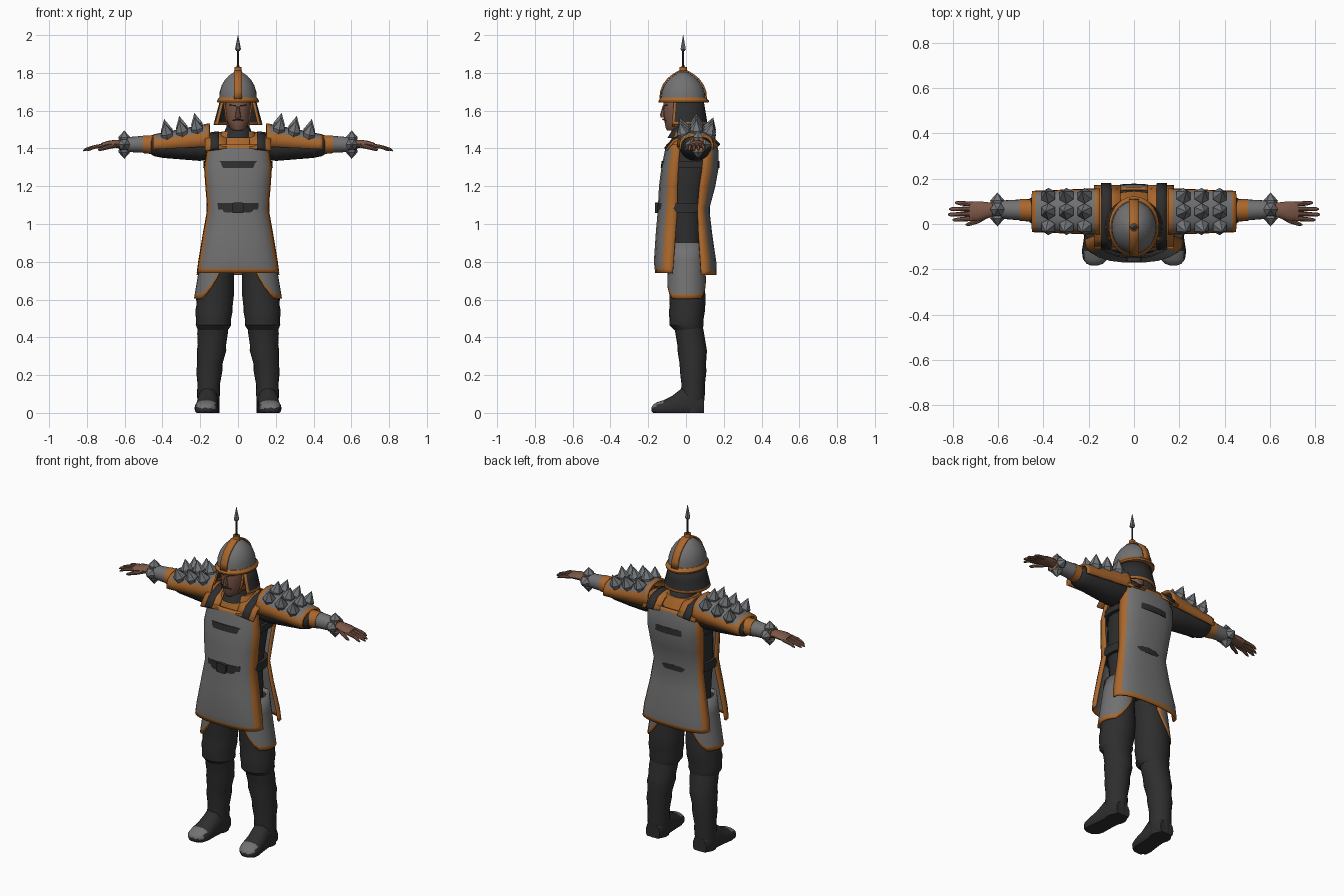
import bpy, bmesh, math
from mathutils import Vector
from math import sin, cos, pi, radians


def material(name, rgb):
    m = bpy.data.materials.new(name)
    m.diffuse_color = (*rgb, 1)
    return m


GREY = material("grey iron", (0.17, 0.165, 0.165))
DARK = material("dark leather", (0.027, 0.027, 0.027))
ORANGE = material("orange trim", (0.40, 0.135, 0.025))
SKIN = material("tan skin", (0.20, 0.095, 0.065))
STEEL = material("spike steel", (0.17, 0.18, 0.19))


def power(v, e):
    return math.copysign(abs(v) ** e, v)


def finish(name, bm, mats, mirror=False, thick=0):
    bmesh.ops.recalc_face_normals(bm, faces=bm.faces[:])
    me = bpy.data.meshes.new(name)
    bm.to_mesh(me)
    bm.free()
    for m in mats:
        me.materials.append(m)
    ob = bpy.data.objects.new(name, me)
    bpy.context.collection.objects.link(ob)
    if thick:
        s = ob.modifiers.new("thickness", 'SOLIDIFY')
        s.thickness, s.offset = thick, 0
    if mirror:
        m = ob.modifiers.new("mirror", 'MIRROR')
        m.use_mirror_merge = False
    return ob


def loft(name, secs, mats, axis='z', n=20, e=1.0, mirror=False, rule=None):
    """Skin elliptical sections (position, centre a, centre b, radius a, radius b)."""
    bm = bmesh.new()
    rings = []
    for p, ca, cb, ra, rb in secs:
        ring = []
        for k in range(n):
            t = 2 * pi * k / n
            a, b = ca + ra * power(cos(t), e), cb + rb * power(sin(t), e)
            co = {'z': (a, b, p), 'x': (p, a, b), 'y': (a, p, max(b, 0))}[axis]
            ring.append(bm.verts.new(co))
        rings.append(ring)
    for r, s in zip(rings, rings[1:]):
        for k in range(n):
            bm.faces.new((r[k], r[(k + 1) % n], s[(k + 1) % n], s[k]))
    bm.faces.new(rings[0])
    bm.faces.new(rings[-1])
    if rule:
        for f in bm.faces:
            f.material_index = rule(f.calc_center_median())
    return finish(name, bm, mats, mirror)


def sheet(name, us, vs, point, mats, edge=None, mirror=False, thick=0.012):
    """Grid surface; edge(i, j, last_i, last_j) picks the trimmed faces."""
    bm = bmesh.new()
    g = [[bm.verts.new(point(u, v)) for v in vs] for u in us]
    for i in range(len(us) - 1):
        for j in range(len(vs) - 1):
            f = bm.faces.new((g[i][j], g[i + 1][j], g[i + 1][j + 1], g[i][j + 1]))
            f.material_index = int(bool(edge and edge(i, j, len(us) - 2, len(vs) - 2)))
    return finish(name, bm, mats, mirror, thick)


def spike(bm, base, direction, r, h, n=6):
    d = Vector(direction).normalized()
    q = d.to_track_quat('Z', 'Y')
    ring = lambda rad, z: [bm.verts.new(Vector(base) + q @ Vector((rad * cos(2 * pi * k / n), rad * sin(2 * pi * k / n), z))) for k in range(n)]
    a, b = ring(r * 0.85, -0.01), ring(r, h * 0.2)
    tip = bm.verts.new(Vector(base) + d * h)
    for k in range(n):
        bm.faces.new((a[k], a[(k + 1) % n], b[(k + 1) % n], b[k]))
        bm.faces.new((b[k], b[(k + 1) % n], tip))
    bm.faces.new(a)


def lerp_rows(rows, z):
    for a, b in zip(rows, rows[1:]):
        if a[0] >= z >= b[0]:
            t = (a[0] - z) / (a[0] - b[0])
            return [p + (q - p) * t for p, q in zip(a[1:], b[1:])]
    return rows[-1][1:]


# Padded body under the armour
loft("body_coat", [(.82, 0, .0, .15, .09), (.95, 0, 0, .15, .095), (1.08, 0, -.01, .15, .11), (1.2, 0, .005, .158, .12),
                   (1.3, 0, .02, .165, .125), (1.38, 0, .03, .165, .115), (1.43, 0, .035, .15, .095), (1.47, 0, .03, .09, .07)],
     [DARK], e=.85)

# Front and back armour panels with orange borders
TS = [-1, -.85, -.7, -.5, -.3, -.1, .1, .3, .5, .7, .85, 1]
FRONT = [(1.42, .155, -.10, -.03), (1.3, .174, -.125, -.04), (1.2, .167, -.138, -.045), (1.08, .157, -.144, -.045),
         (.95, .18, -.155, -.055), (.8, .205, -.165, -.065), (.74, .213, -.158, -.07)]
BACK = [(1.44, .15, .155, .09), (1.38, .17, .168, .09), (1.3, .174, .168, .085), (1.2, .165, .15, .07), (1.08, .155, .118, .06),
        (.95, .175, .133, .065), (.8, .205, .155, .075), (.73, .213, .156, .08)]
for name, rows in (("front_plate", FRONT), ("back_plate", BACK)):
    top, bot = rows[0][0], rows[-1][0]
    zs = [top, top - .018] + [r[0] for r in rows[1:-1]] + [bot + .024, bot]

    def plate(z, t, rows=rows):
        w, mid, edge = lerp_rows(rows, z)
        return (w * power(sin(t * pi / 2), .85), edge + (mid - edge) * power(max(cos(t * pi / 2), 0), .75), z)
    sheet(name, zs, TS, plate, [GREY, ORANGE], lambda i, j, I, J: i in (0, I) or j < 2 or j > J - 2)

# Belts and buckle
loft("waist_belt", [(1.06, 0, -.012, .168, .140), (1.11, 0, -.012, .168, .140)], [DARK], e=.8, n=32)
loft("chest_strap", [(1.297, 0, .022, .184, .156), (1.333, 0, .024, .183, .153)], [DARK], e=.8, n=32)
loft("buckle", [(-.165, 0, 1.085, .032, .028), (-.14, 0, 1.085, .032, .028)], [DARK], axis='y', e=.3)

# Shoulder yoke, straps and collar
PATH = [(-.105, 1.40), (-.065, 1.45), (0, 1.478), (.06, 1.485), (.12, 1.472), (.168, 1.42)]
sheet("shoulder_yoke", [.06, .12, .175], PATH, lambda x, p: (x, p[0], p[1] - (x - .06) * .1), [ORANGE], mirror=True)
sheet("shoulder_strap", [.1, .145], PATH, lambda x, p: (x, p[0] * 1.05, p[1] + .004 - (x - .06) * .1), [DARK], mirror=True)
loft("gorget", [(1.4, 0, .025, .13, .12), (1.44, 0, .025, .115, .105), (1.49, 0, .02, .085, .085)], [ORANGE], e=.8)
loft("collar", [(1.455, 0, .012, .074, .11), (1.495, 0, .01, .07, .085), (1.515, 0, .005, .06, .07)], [DARK], e=.8)

# Head with simple features
loft("neck", [(1.46, 0, .01, .052, .055), (1.58, 0, .0, .052, .055)], [SKIN])
loft("head", [(1.495, 0, -.07, .026, .03), (1.51, 0, -.058, .044, .05), (1.55, 0, -.045, .06, .07), (1.6, 0, -.04, .067, .08),
              (1.65, 0, -.03, .07, .088), (1.7, 0, -.02, .06, .08)], [SKIN])
loft("nose", [(1.565, 0, -.118, .015, .017), (1.58, 0, -.119, .014, .018), (1.625, 0, -.115, .007, .008)], [SKIN], n=8)
loft("eyebrow", [(.012, -.112, 1.626, .009, .004), (.045, -.094, 1.63, .009, .004)], [DARK], axis='x', n=8, mirror=True)
loft("moustache", [(0, -.117, 1.555, .01, .005), (.03, -.1, 1.547, .01, .004)], [DARK], axis='x', n=8, mirror=True)

# Helmet: dome, trim, crest strip and finial
DOME = [(1.66, .1, .118), (1.7, .097, .114), (1.735, .086, .1), (1.765, .068, .077), (1.787, .047, .05), (1.805, .02, .02)]
loft("helmet_dome", [(z, 0, -.015, a, b) for z, a, b in DOME], [GREY], n=28)
loft("helmet_brim", [(1.643, 0, -.012, .109, .132), (1.652, 0, -.012, .111, .134), (1.67, 0, -.015, .101, .119)], [ORANGE], n=28)
crest = [(-.015 - b - .004, z) for z, a, b in DOME] + [(-.015 + b + .004, z) for z, a, b in DOME[::-1]]
sheet("helmet_crest", [-.022, 0, .022], crest, lambda x, p: (x, p[0], p[1] + .003), [ORANGE], thick=.008)
loft("finial_cap", [(1.795, 0, -.015, .024, .024), (1.805, 0, -.015, .019, .019), (1.83, 0, -.015, .019, .019)], [ORANGE], n=12)
loft("finial_rod", [(1.825, 0, -.015, .011, .011), (1.845, 0, -.015, .005, .005), (1.92, 0, -.015, .005, .005)], [DARK], n=8)
loft("finial_point", [(1.915, 0, -.015, .008, .008), (1.925, 0, -.015, .016, .016), (2.0, 0, -.015, .001, .001)], [STEEL], n=6)


# Leather neck guard hanging from the helmet
def guard(s, deg):
    a = radians(deg)
    return ((.09 + .035 * s) * cos(a), -.012 + (.1 + .022 * s) * sin(a), 1.655 - .13 * s)


sheet("neck_guard", [0, .5, .9, 1], [-30, -23] + list(range(-15, 196, 15)) + [203, 210], guard, [DARK, ORANGE],
      lambda i, j, I, J: i == I or j in (0, J), thick=.01)
sheet("chin_strap", [0, 1], [(-.055, 1.65), (-.06, 1.57), (-.075, 1.515)],
      lambda u, p: (.074 - (1.65 - p[1]) * .13, p[0] + u * .015, p[1]), [ORANGE], mirror=True, thick=.008)

# Arms: sleeve, cuff, bracer
loft("sleeve", [(.11, .045, 1.41, .075, .06), (.2, .05, 1.407, .082, .073), (.3, .055, 1.41, .08, .068), (.4, .055, 1.412, .072, .062),
                (.445, .058, 1.415, .064, .056), (.46, .06, 1.417, .052, .048)], [DARK], axis='x', mirror=True)
loft("cuff", [(.45, .06, 1.42, .05, .05), (.503, .062, 1.422, .048, .047)], [ORANGE], axis='x', mirror=True)
loft("bracer", [(.5, .062, 1.422, .046, .045), (.56, .063, 1.421, .042, .041), (.618, .064, 1.42, .036, .035)], [GREY], axis='x', mirror=True)
loft("bracer_trim", [(.615, .064, 1.42, .038, .037), (.626, .064, 1.42, .037, .036)], [ORANGE], axis='x', mirror=True)
bm = bmesh.new()
for k in range(4):
    a = pi / 2 * k
    spike(bm, (.602, .064 + .03 * cos(a), 1.42 + .03 * sin(a)), (0, cos(a), sin(a)), .032, .045)
finish("wrist_spikes", bm, [STEEL], mirror=True)

# Hands
loft("palm", [(.61, .064, 1.42, .027, .024), (.65, .06, 1.425, .037, .021), (.69, .056, 1.422, .044, .018), (.725, .056, 1.415, .042, .013)],
     [SKIN], axis='x', n=12, mirror=True)
for i, (tip, y0, y1, z1) in enumerate([(.8, .024, .018, 1.388), (.82, .045, .042, 1.388), (.815, .066, .066, 1.39), (.79, .088, .094, 1.395)]):
    loft("finger_%d" % (i + 1), [(.71, y0, 1.416, .011, .011), (.76, (y0 + y1) / 2, 1.408, .01, .01), (tip - .01, y1, z1 + .006, .008, .008),
                                 (tip, y1, z1, .003, .003)], [SKIN], axis='x', n=8, mirror=True)
loft("thumb", [(.64, .045, 1.42, .016, .014), (.685, .015, 1.408, .012, .012), (.73, -.001, 1.395, .009, .009), (.742, -.003, 1.392, .003, .003)],
     [SKIN], axis='x', n=8, mirror=True)


# Spiked shoulder guards
def pad(x, t):
    k = (x - .15) / .3
    h, low = .118 - .045 * k, 1.41 - .015 * k
    return (x, .055 + (.097 - .012 * k) * power(sin(t * pi / 2), .8), low + h * power(max(cos(t * pi / 2), 0), .6))


sheet("shoulder_guard", [.15, .17, .25, .35, .43, .45], [-1, -.85, -.7, -.5, -.25, 0, .25, .5, .7, .85, 1], pad, [GREY, ORANGE],
      lambda i, j, I, J: i in (0, I) or j < 2 or j > J - 2, mirror=True)
bm = bmesh.new()
for x in (.215, .295, .375):
    for t in (-.5, 0, .5):
        p = Vector(pad(x, t))
        p.y = .055 + t * .13
        spike(bm, p, (.22, t * .7, 1), .036, .075)
finish("shoulder_spikes", bm, [STEEL], mirror=True)


# Thigh guards
def thigh(s, deg):
    a, lift = radians(deg), max(0, abs(deg) - 45) / 55
    low = .605 + .14 * lift ** 1.3
    z = .90 + (low - .90) * s
    k = (.9 - z) / .3
    return (.11 + (.068 + .05 * k) * cos(a), .003 + (.085 + .018 * k) * sin(a), z)


sheet("thigh_guard", [0, .3, .6, .92, 1], [-105, -90] + list(range(-75, 76, 15)) + [90, 105], thigh, [GREY, ORANGE],
      lambda i, j, I, J: i == I or j in (0, J), mirror=True)

# Trousers, boots and feet
loft("trousers", [(.88, .085, 0, .083, .088), (.75, .115, 0, .093, .09), (.62, .122, .008, .1, .095), (.57, .124, .008, .096, .094),
                  (.54, .127, .005, .099, .095), (.49, .13, .002, .092, .09), (.465, .13, .003, .094, .09), (.44, .132, .012, .08, .076)],
     [DARK], mirror=True)
loft("boot", [(.47, .132, .01, .078, .076), (.42, .135, .02, .081, .076), (.36, .138, .03, .075, .076), (.33, .14, .033, .078, .078),
              (.26, .149, .036, .067, .07), (.22, .152, .038, .069, .07), (.15, .155, .038, .059, .062), (.11, .156, .037, .061, .064),
              (.06, .157, .036, .058, .06), (0, .157, .036, .058, .06)], [DARK], mirror=True)
loft("foot", [(.094, .156, .03, .045, .05), (.05, .157, .045, .058, .085), (-.02, .16, .04, .056, .092), (-.07, .164, .03, .058, .062),
              (-.12, .168, .025, .062, .042), (-.155, .171, .022, .054, .034), (-.175, .173, .02, .036, .022), (-.183, .174, .018, .015, .01)],
     [DARK, GREY], axis='y', e=.85, mirror=True, rule=lambda c: int(c.y < -.13 and c.z > .025 and abs(c.x - .17) < .045))

# Smooth shading with sharp edges kept
bpy.ops.object.select_all(action='SELECT')
bpy.context.view_layer.objects.active = bpy.data.objects["body_coat"]
bpy.ops.object.shade_smooth_by_angle(angle=radians(35))
